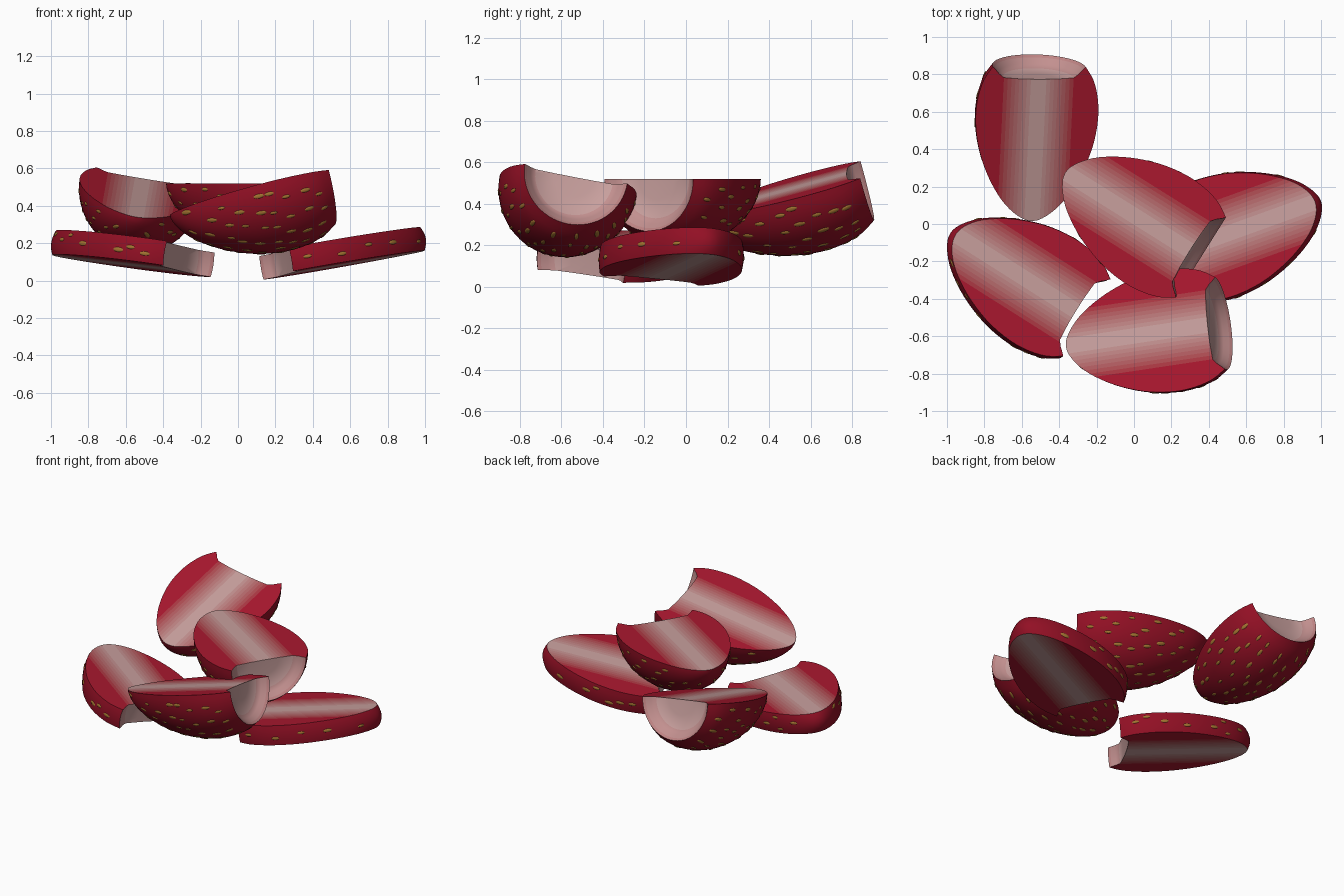
import bpy, bmesh, math, random
from mathutils import Vector, Matrix

if "Cube" in bpy.data.objects:
    bpy.data.objects.remove(bpy.data.objects["Cube"])

random.seed(4)

def material(name, rgb):
    m = bpy.data.materials.new(name)
    m.diffuse_color = (*rgb, 1)
    m.use_nodes = True
    m.node_tree.nodes["Principled BSDF"].inputs["Base Color"].default_value = m.diffuse_color
    return m

# Colours: skin, seeds, and a pale-core-to-red gradient for the cut flesh
skin = material("skin", (0.29, 0.005, 0.018))
seed_mat = material("seed", (0.36, 0.17, 0.03))
STEPS, STRIPE = 10, 0.021
core, edge = Vector((0.58, 0.35, 0.34)), Vector((0.40, 0.009, 0.028))
flesh = []
for i in range(STEPS):
    f = min(1, max(0, (i - 1) / (STEPS - 2)))
    flesh.append(material(f"flesh_{i}", core.lerp(edge, f ** 0.75)))

# Outer profile of a whole berry: (distance from tip, radius)
OUTER = [(-0.02, 0), (-0.012, 0.04), (0.025, 0.1), (0.09, 0.165), (0.19, 0.23), (0.3, 0.28),
         (0.42, 0.316), (0.55, 0.332), (0.66, 0.325), (0.76, 0.298), (0.835, 0.252)]
# Sunken stem end
HOLLOW = [(0.822, 0.238), (0.795, 0.215), (0.775, 0.19), (0.768, 0.1), (0.766, 0)]

def smooth(pts, n=3):
    out = []
    p = [Vector(q) for q in pts]
    for i in range(len(p) - 1):
        a, b, c, d = p[max(i - 1, 0)], p[i], p[i + 1], p[min(i + 2, len(p) - 1)]
        for k in range(n):
            t = k / n
            out.append(0.5 * (2 * b + (c - a) * t + (2 * a - 5 * b + 4 * c - d) * t * t
                              + (3 * b - a - 3 * c + d) * t ** 3))
    return out + [p[-1]]

CURVE = smooth(OUTER)

def radius_at(t):
    for a, b in zip(CURVE, CURVE[1:]):
        if a.x <= t <= b.x:
            k = (t - a.x) / max(b.x - a.x, 1e-6)
            return a.y + (b.y - a.y) * k, math.atan2(b.y - a.y, b.x - a.x)
    return 0, 0

def link(name, bm, mats, matrix):
    me = bpy.data.meshes.new(name)
    bm.to_mesh(me)
    bm.free()
    for m in mats:
        me.materials.append(m)
    ob = bpy.data.objects.new(name, me)
    bpy.context.collection.objects.link(ob)
    ob.matrix_world = matrix
    bpy.context.view_layer.objects.active = ob
    ob.select_set(True)
    bpy.ops.object.shade_smooth_by_angle(angle=math.radians(35))
    ob.select_set(False)

def cut(bm, z, up):
    """Remove everything beyond a horizontal plane and close the cut."""
    geom = bm.verts[:] + bm.edges[:] + bm.faces[:]
    res = bmesh.ops.bisect_plane(bm, geom=geom, plane_co=(0, 0, z), plane_no=(0, 0, up),
                                 dist=1e-5, clear_outer=True)
    edges = [e for e in res["geom_cut"] if isinstance(e, bmesh.types.BMEdge)]
    bmesh.ops.holes_fill(bm, edges=edges, sides=0)

def piece(name, tip, end, normal, z_low, z_high):
    # Local frame: X from tip to stem end, Z out of the cut face
    n = Vector(normal).normalized()
    u = Vector(end) - Vector(tip)
    u = (u - n * u.dot(n)).normalized()
    v = n.cross(u)
    matrix = Matrix.Translation(tip) @ Matrix((u, v, n)).transposed().to_4x4()

    # Revolved berry
    bm = bmesh.new()
    prof = [bm.verts.new((p[0], max(p[1], 0), 0)) for p in CURVE + [Vector(h) for h in HOLLOW]]
    edges = [bm.edges.new(e) for e in zip(prof, prof[1:])]
    bmesh.ops.spin(bm, geom=prof + edges, cent=(0, 0, 0), axis=(1, 0, 0),
                   angle=math.tau, steps=64, use_duplicate=False)
    bmesh.ops.remove_doubles(bm, verts=bm.verts[:], dist=1e-4)
    bmesh.ops.recalc_face_normals(bm, faces=bm.faces[:])

    # Knife cuts
    planes = []
    if z_high < 0.5:
        cut(bm, z_high, 1)
        planes.append(z_high)
    if z_low > -0.5:
        cut(bm, z_low, -1)
        planes.append(z_low)

    def caps():
        return [f for f in bm.faces
                if any(all(abs(w.co.z - z) < 1e-4 for w in f.verts) for z in planes)]

    # Split cut faces into lengthwise colour stripes
    for i in range(1, STEPS):
        for s in (-1, 1):
            fs = caps()
            es = list({e for f in fs for e in f.edges})
            vs = list({w for f in fs for w in f.verts})
            bmesh.ops.bisect_plane(bm, geom=vs + es + fs, dist=1e-5,
                                   plane_co=(0, s * i * STRIPE, 0), plane_no=(0, 1, 0))
    bmesh.ops.recalc_face_normals(bm, faces=bm.faces[:])
    for f in bm.faces:
        c = f.calc_center_median()
        if f.normal.dot(Vector((0, c.y, c.z)).normalized()) < 0.1 and c.x > 0.7:
            f.material_index = 1 + min(STEPS - 1, int(math.hypot(c.y, c.z) / 0.08))
    for f in caps():
        f.material_index = 1 + min(STEPS - 1, int(abs(f.calc_center_median().y) / STRIPE))
    link(name, bm, [skin] + flesh, matrix)

    # Seeds in loosely staggered rows on the remaining skin
    bm = bmesh.new()
    for row in range(9):
        r0, _ = radius_at(0.07 + row * 0.085)
        count = max(5, round(math.tau * r0 / 0.105))
        for k in range(count):
            t = 0.07 + row * 0.085 + random.uniform(-0.022, 0.022)
            r, slope = radius_at(t)
            a = math.tau * (k + 0.5 * (row % 2) + random.uniform(-0.2, 0.2)) / count
            if not z_low + 0.02 < r * math.sin(a) < z_high - 0.02:
                continue
            size = random.uniform(0.8, 1.2)
            m = (Matrix.Rotation(a - math.pi / 2, 4, 'X') @ Matrix.Translation((t, 0, r - 0.001))
                 @ Matrix.Rotation(-slope, 4, 'Y')
                 @ Matrix.Diagonal((0.026 * size, 0.011 * size, 0.005, 1)))
            bmesh.ops.create_icosphere(bm, subdivisions=2, radius=1, matrix=m)
    link(name + "_seeds", bm, [seed_mat], matrix)

# Halved berries, cut face up
piece("half_back", (-0.545, 0.035, 0.345), (-0.505, 0.835, 0.57), (0.165, -0.28, 1), -1, 0)
piece("half_middle", (-0.35, 0.265, 0.52), (0.36, -0.18, 0.52), (0, 0, 1), -1, 0)
piece("half_front", (-0.345, -0.65, 0.355), (0.455, -0.53, 0.545), (-0.26, 0.165, 1), -1, 0)
# Slices, cut on both sides
piece("slice_left", (-0.965, -0.06, 0.195), (-0.255, -0.51, 0.11), (0.15, 0.058, 1), -0.066, 0.066)
piece("slice_right", (0.98, 0.115, 0.22), (0.205, -0.165, 0.08), (-0.18, 0.037, 1), -0.064, 0.064)
